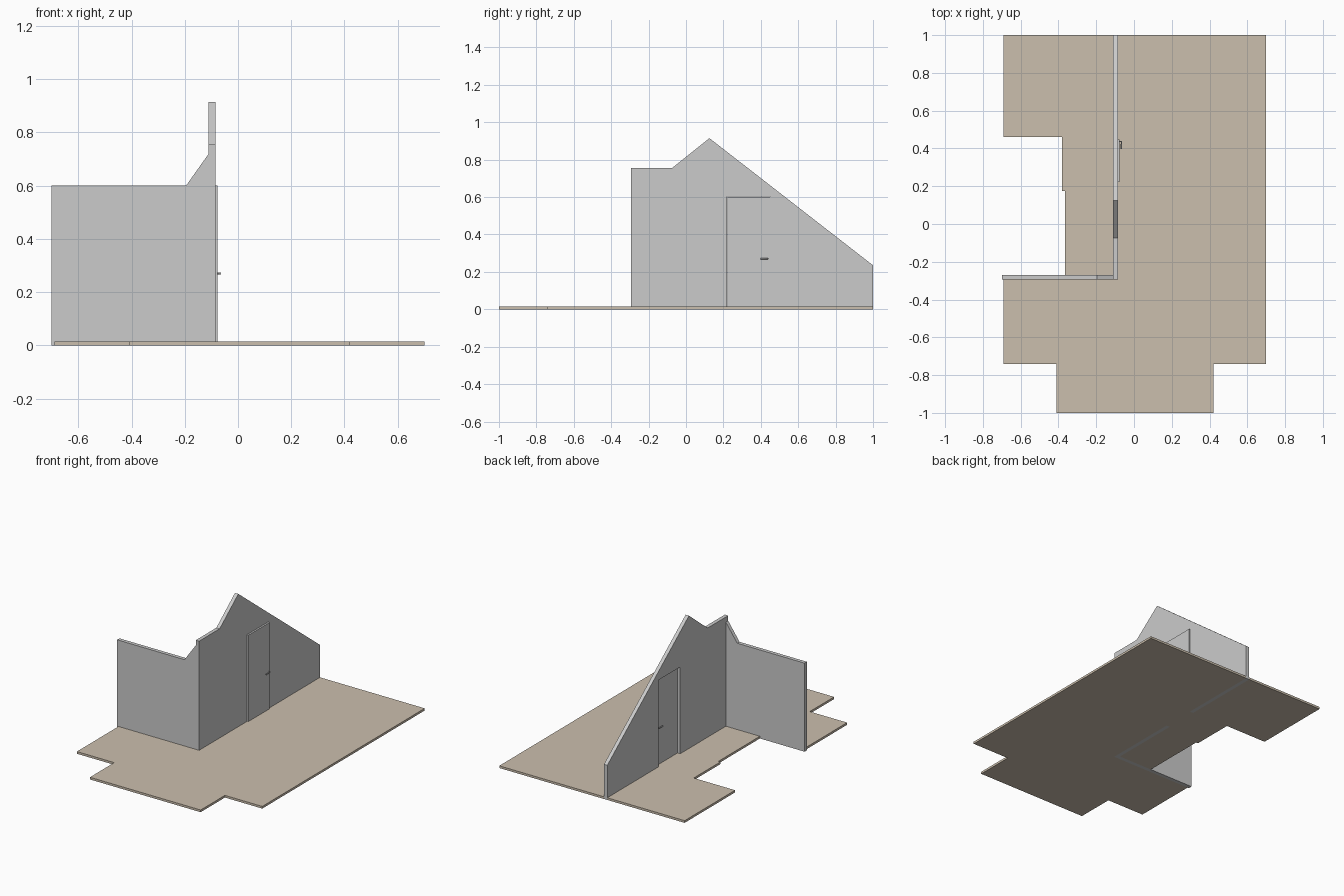
import bpy, bmesh
from mathutils import Vector

if "Cube" in bpy.data.objects:
    bpy.data.objects.remove(bpy.data.objects["Cube"])


def prism(name, points, to_3d, depth):
    """Extrude a flat outline into a solid; to_3d maps (u, v) to a 3D point."""
    bm = bmesh.new()
    face = bm.faces.new([bm.verts.new(to_3d(u, v)) for u, v in points])
    ext = bmesh.ops.extrude_face_region(bm, geom=[face], use_keep_orig=True)
    moved = [g for g in ext["geom"] if isinstance(g, bmesh.types.BMVert)]
    bmesh.ops.translate(bm, verts=moved, vec=Vector(depth))
    bmesh.ops.recalc_face_normals(bm, faces=bm.faces)
    mesh = bpy.data.meshes.new(name)
    bm.to_mesh(mesh)
    bm.free()
    obj = bpy.data.objects.new(name, mesh)
    bpy.context.collection.objects.link(obj)
    return obj


# Shared wall and doorway positions
X0, X1 = -0.11, -0.085          # side wall faces
Y0, Y1 = -0.295, -0.27          # front wall faces
D0, D1, DOOR_TOP = 0.22, 0.45, 0.603
LEFT, RIGHT, FLOOR = -0.69, 0.70, 0.015

# Floor slab, slotted around the walls and running through the doorway
floor = prism("floor", [
    (RIGHT, 1), (X1, 1), (X1, D1), (X0, D1), (X0, 1),
    (LEFT, 1), (LEFT, 0.46), (-0.38, 0.46), (-0.38, 0.175),
    (-0.365, 0.175), (-0.365, Y1), (X0, Y1), (X0, D0), (X1, D0),
    (X1, Y0), (LEFT, Y0), (LEFT, -0.74), (-0.41, -0.74),
    (-0.41, -1), (0.42, -1), (0.42, -0.74), (RIGHT, -0.74),
], lambda u, v: (u, v, 0), (0, 0, FLOOR))
tan = bpy.data.materials.new("floor_tan")
tan.diffuse_color = (0.6, 0.52, 0.42, 1)
tan.use_nodes = True
tan.node_tree.nodes["Principled BSDF"].inputs["Base Color"].default_value = tan.diffuse_color
floor.data.materials.append(tan)

# Side wall under the roof slope, with the door opening
prism("side_wall", [
    (Y0, 0), (D0, 0), (D0, DOOR_TOP), (D1, DOOR_TOP), (D1, 0), (1, 0),
    (1, 0.235), (0.125, 0.915), (-0.075, 0.755), (Y0, 0.755),
], lambda u, v: (X0, u, v), (X1 - X0, 0, 0))

# Front wall with its sloping rise to the corner
prism("front_wall", [
    (-0.70, 0), (X0, 0), (X0, 0.72), (-0.195, 0.60), (-0.70, 0.60),
], lambda u, v: (u, Y0, v), (0, Y1 - Y0, 0))

# Door leaf, standing slightly proud of the wall
prism("door", [
    (D0 + 0.002, FLOOR), (D1 - 0.002, FLOOR),
    (D1 - 0.002, 0.60), (D0 + 0.002, 0.60),
], lambda u, v: (-0.09, u, v), (0.013, 0, 0))

# Lever handle: one bent rod passing through the door
curve = bpy.data.curves.new("door_handle", "CURVE")
curve.dimensions = "3D"
curve.bevel_depth = 0.004
curve.bevel_resolution = 2
curve.use_fill_caps = True
path = [(-0.104, 0.397), (-0.104, 0.437), (-0.067, 0.437), (-0.067, 0.397)]
spline = curve.splines.new("POLY")
spline.points.add(len(path) - 1)
for p, (x, y) in zip(spline.points, path):
    p.co = (x, y, 0.27, 1)
handle = bpy.data.objects.new("door_handle", curve)
bpy.context.collection.objects.link(handle)
